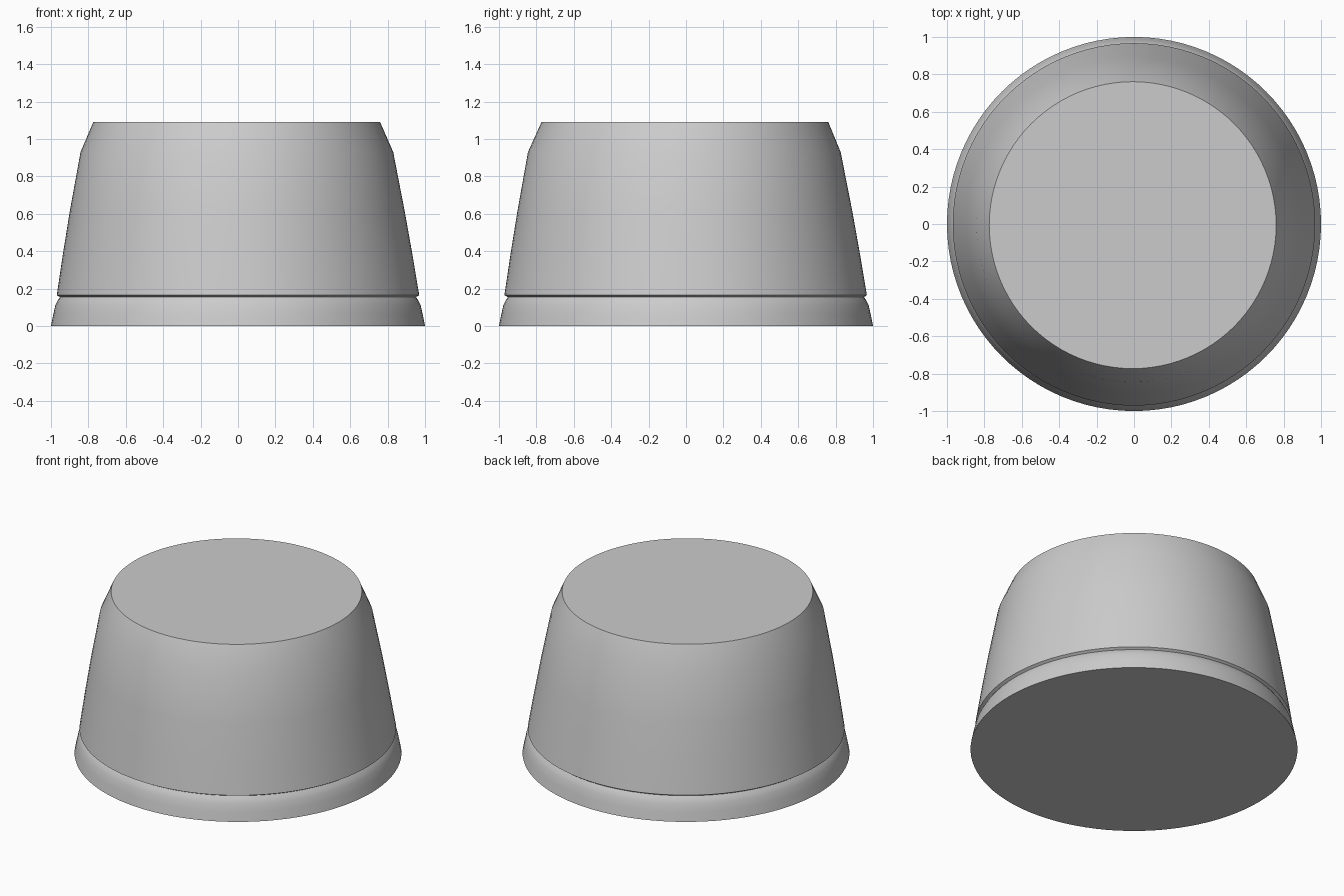
import bpy, bmesh, math

old = bpy.data.objects.get("Cube")
if old:
    bpy.data.objects.remove(old, do_unlink=True)

SIDES = 96

grey = bpy.data.materials.new("plain grey")
grey.use_nodes = True
grey.diffuse_color = (0.6, 0.6, 0.6, 1)
grey.node_tree.nodes["Principled BSDF"].inputs["Base Color"].default_value = (0.6, 0.6, 0.6, 1)


def lathe(name, profile):
    """Stack rings of (radius, height, x shift, y shift) and cap both ends."""
    bm = bmesh.new()
    rings = []
    for r, z, dx, dy in profile:
        angles = [2 * math.pi * i / SIDES for i in range(SIDES)]
        rings.append([bm.verts.new((r * math.cos(a) + dx, r * math.sin(a) + dy, z)) for a in angles])
    for low, high in zip(rings, rings[1:]):
        for i in range(SIDES):
            j = (i + 1) % SIDES
            bm.faces.new((low[i], low[j], high[j], high[i]))
    bm.faces.new(rings[0][::-1])
    bm.faces.new(rings[-1])
    mesh = bpy.data.meshes.new(name)
    bm.to_mesh(mesh)
    bm.free()
    mesh.materials.append(grey)
    obj = bpy.data.objects.new(name, mesh)
    bpy.context.collection.objects.link(obj)
    bpy.ops.object.select_all(action="DESELECT")
    obj.select_set(True)
    bpy.context.view_layer.objects.active = obj
    bpy.ops.object.shade_smooth_by_angle(angle=math.radians(30))
    return obj


# Flared foot, curving in to a narrow neck under the body
lathe("base_ring", [
    (1.0, 0, 0, 0), (0.988, 0.06, 0, 0), (0.977, 0.11, 0, 0),
    (0.964, 0.137, 0, 0), (0.95, 0.157, 0, 0),
])

# Tapered body with an overhanging lower lip and a chamfered shoulder, leaning very slightly
lathe("tapered_body", [
    (0.95, 0.153, 0, 0), (0.969, 0.165, 0, -0.002),
    (0.935, 0.38, -0.002, -0.004), (0.896, 0.61, -0.004, -0.006),
    (0.836, 0.93, -0.006, -0.009), (0.767, 1.09, -0.007, -0.006),
])
